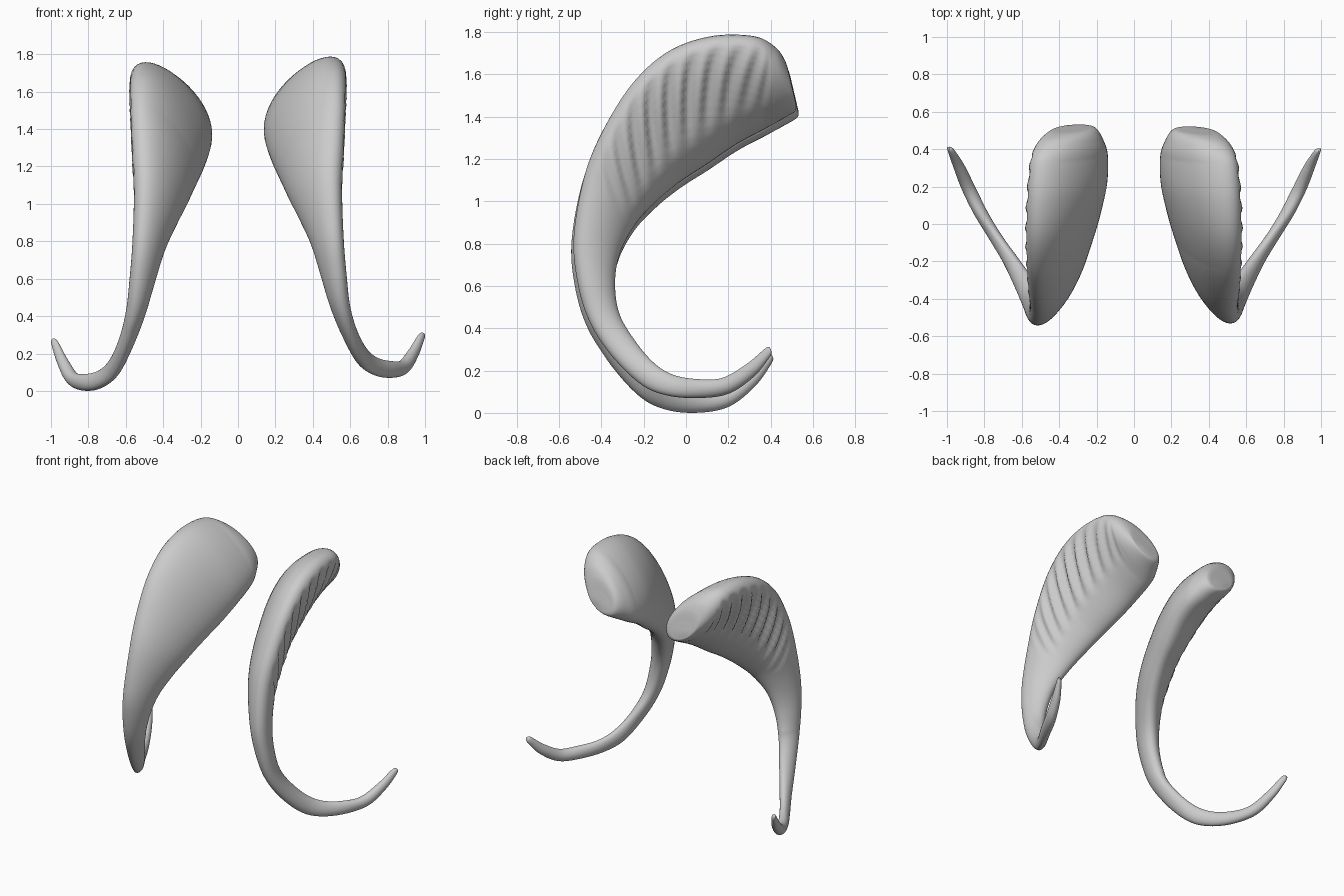
import bpy, bmesh, math

if "Cube" in bpy.data.objects:
    bpy.data.objects.remove(bpy.data.objects["Cube"])

# Stations from the blunt head to the tail tip:
# outer edge (y, z), inner edge (y, z), medial x, lateral x
STATIONS = [
    (.495, 1.57, .52, 1.46, .26, .40),
    (.47, 1.66, .515, 1.425, .205, .455),
    (.42, 1.73, .45, 1.385, .165, .515),
    (.32, 1.78, .37, 1.34, .14, .557),
    (.12, 1.78, .24, 1.27, .143, .577),
    (-.08, 1.71, .10, 1.175, .175, .583),
    (-.25, 1.56, -.03, 1.09, .217, .578),
    (-.39, 1.34, -.15, .99, .265, .568),
    (-.48, 1.12, -.24, .89, .32, .557),
    (-.53, .84, -.31, .76, .39, .565),
    (-.515, .63, -.335, .62, .44, .58),
    (-.46, .44, -.315, .47, .49, .60),
    (-.36, .28, -.24, .34, .55, .642),
    (-.22, .14, -.15, .235, .622, .705),
    (-.10, .085, -.06, .18, .695, .772),
    (.05, .07, .05, .16, .775, .855),
    (.20, .09, .17, .165, .845, .922),
    (.32, .17, .285, .23, .905, .967),
    (.39, .255, .375, .305, .957, .996),
    (.405, .285, .395, .31, .975, 1.0),
]
SUB, SIDES = 14, 44


def spline(s):
    """Catmull-Rom interpolation of the station table."""
    last = len(STATIONS) - 1
    i = min(int(s), last - 1)
    u = s - i
    p = [STATIONS[max(0, min(last, i + k))] for k in (-1, 0, 1, 2)]
    return [.5 * (2 * b + (c - a) * u + (2 * a - 5 * b + 4 * c - d) * u * u
                  + (3 * b - a - 3 * c + d) * u ** 3) for a, b, c, d in zip(*p)]


def bump(v):
    return max(0, 1 - v * v)


def section(s):
    """Slanted oval: the plate leans from lateral-outer to medial-inner."""
    oy, oz, iy, iz, xi, xo = spline(s)
    blend = max(0, min(1, (s - 6) / 7))
    phase = math.radians(50 + 40 * blend + 22 * max(0, 1 - s / 3))
    ring = []
    for k in range(SIDES):
        t = 2 * math.pi * k / SIDES
        if t > math.pi:
            t -= 2 * math.pi
        n = math.cos(t - phase)
        x = (xi + xo) / 2 + (xo - xi) / 2 * math.cos(t)
        # finger-like ridges on the lateral face
        window = bump((t + .5) / .75) * bump((s - 5.2) / 2.9)
        groove = .5 + .5 * math.cos(2 * math.pi * 1.75 * (s + .6 * t))
        x -= .042 * window * groove
        n += .05 * window * groove
        ring.append((x, (oy + iy) / 2 + n * (oy - iy) / 2,
                     (oz + iz) / 2 + n * (oz - iz) / 2))
    return ring


def curved_horn(name, left):
    bm = bmesh.new()
    rings = []
    for j in range((len(STATIONS) - 1) * SUB + 1):
        ring = []
        for x, y, z in section(j / SUB):
            if left:   # the left one hangs a little lower, most at its tail
                drop = .03
                if z < .5:
                    drop += .04 * max(0, 1 - (y / .4) ** 2)
                x, y, z = -x, y * 1.02, z - drop
            ring.append(bm.verts.new((x, y, z)))
        rings.append(ring)
    for a, b in zip(rings, rings[1:]):
        for k in range(SIDES):
            m = (k + 1) % SIDES
            bm.faces.new((a[k], a[m], b[m], b[k]))
    # rounded end caps
    for ring, nxt in ((rings[0], rings[4]), (rings[-1], rings[-5])):
        c = sum((v.co for v in ring[1:]), ring[0].co.copy()) / SIDES
        d = sum((v.co for v in nxt[1:]), nxt[0].co.copy()) / SIDES
        tip = bm.verts.new(c + (c - d) * .35)
        for k in range(SIDES):
            bm.faces.new((ring[k], ring[(k + 1) % SIDES], tip))
    bmesh.ops.recalc_face_normals(bm, faces=bm.faces)
    mesh = bpy.data.meshes.new(name)
    bm.to_mesh(mesh)
    bm.free()
    mesh.shade_smooth()
    obj = bpy.data.objects.new(name, mesh)
    bpy.context.collection.objects.link(obj)


curved_horn("right_curved_body", False)
curved_horn("left_curved_body", True)
